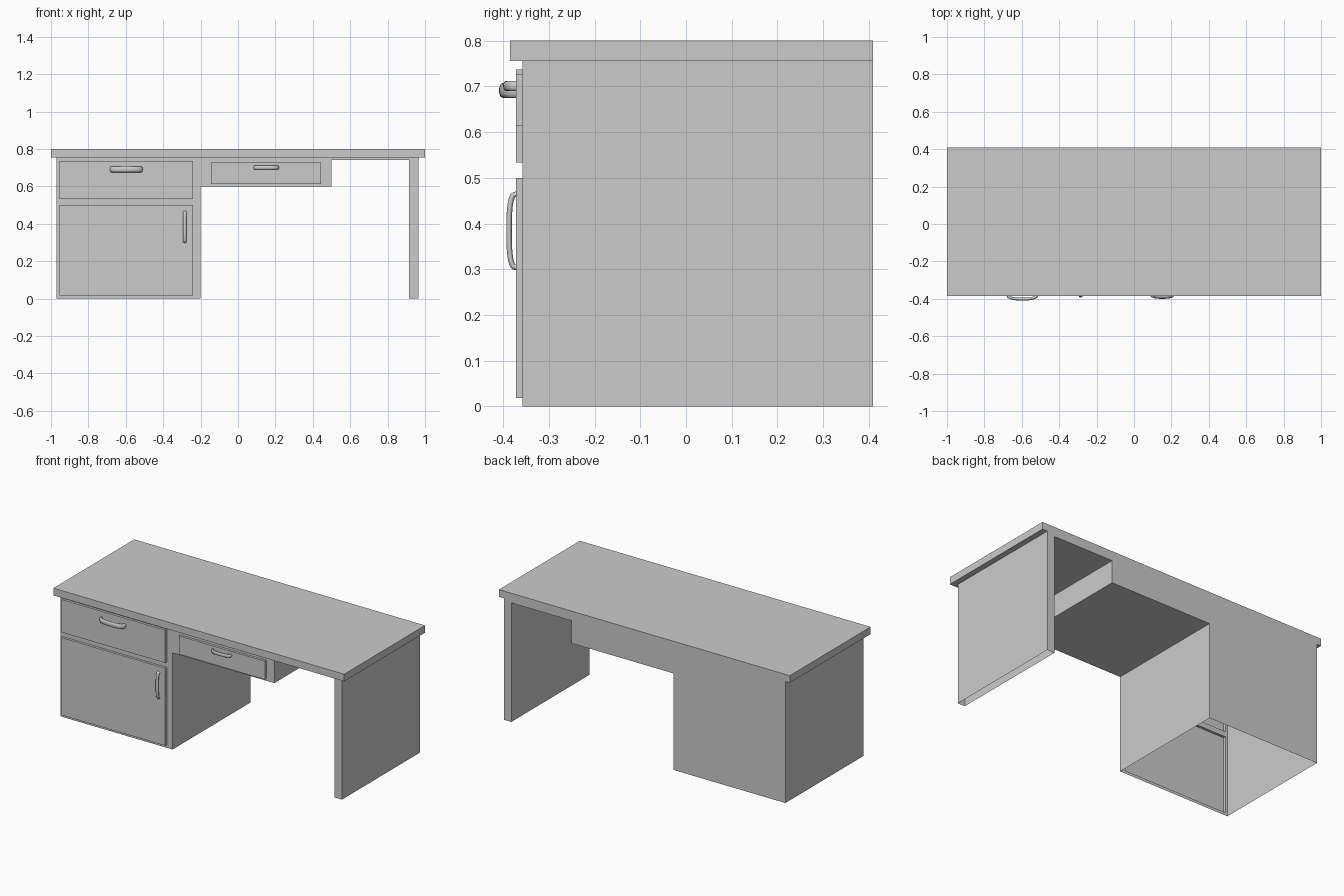
import bpy, bmesh
from math import cos, sin, pi
from mathutils import Vector

if "Cube" in bpy.data.objects:
    bpy.data.objects.remove(bpy.data.objects["Cube"])

FRONT, PANEL, BACK = -0.357, -0.372, 0.409
TOP_Z = 0.755


def finish(name, bm, smooth=False):
    bmesh.ops.remove_doubles(bm, verts=bm.verts, dist=1e-5)
    mesh = bpy.data.meshes.new(name)
    bm.to_mesh(mesh)
    bm.free()
    ob = bpy.data.objects.new(name, mesh)
    bpy.context.collection.objects.link(ob)
    for p in mesh.polygons:
        p.use_smooth = smooth
    return ob


def face(bm, pts):
    bm.faces.new([bm.verts.new(p) for p in pts])


def wall(bm, a, b, y0, y1):
    face(bm, [(a[0], y0, a[1]), (a[0], y1, a[1]), (b[0], y1, b[1]), (b[0], y0, b[1])])


# Desktop slab
bm = bmesh.new()
bmesh.ops.create_cube(bm, size=1)
bmesh.ops.scale(bm, verts=bm.verts, vec=(2, BACK + 0.385, 0.8 - TOP_Z))
bmesh.ops.translate(bm, verts=bm.verts, vec=(0, (BACK - 0.385) / 2, (0.8 + TOP_Z) / 2))
finish("desktop", bm)

# Desk body: hollow shell, open underneath, with raised drawer and door fronts
outline = [(-.97, 0), (-.2, 0), (-.2, .6), (.5, .6), (.5, .74), (.915, .74),
           (.915, 0), (.965, 0), (.965, TOP_Z), (-.97, TOP_Z)]
solids = [(-.97, -.2, 0, TOP_Z), (-.2, .5, .6, TOP_Z),
          (.5, .915, .74, TOP_Z), (.915, .965, 0, TOP_Z)]
panels = [(-.955, -.24, .533, .737),   # large drawer
          (-.955, -.24, .018, .5),     # door
          (-.145, .445, .613, .727)]   # small drawer


def inside(x, z, rects):
    return any(r[0] < x < r[1] and r[2] < z < r[3] for r in rects)


bm = bmesh.new()
for solid in solids:
    # split each front face around its panels
    own = [p for p in panels if solid[0] < p[0] < solid[1]]
    xs = sorted({v for r in own + [solid] for v in r[:2]})
    zs = sorted({v for r in own + [solid] for v in r[2:]})
    for x0, x1 in zip(xs, xs[1:]):
        for z0, z1 in zip(zs, zs[1:]):
            if not inside((x0 + x1) / 2, (z0 + z1) / 2, own):
                face(bm, [(x0, FRONT, z0), (x1, FRONT, z0), (x1, FRONT, z1), (x0, FRONT, z1)])
for x0, x1, z0, z1 in panels:
    loop = [(x0, z0), (x1, z0), (x1, z1), (x0, z1)]
    face(bm, [(x, PANEL, z) for x, z in loop])
    for a, b in zip(loop, loop[1:] + loop[:1]):
        wall(bm, a, b, PANEL, FRONT)
for a, b in zip(outline, outline[1:] + outline[:1]):
    if not (a[1] == b[1] and a[1] in (0, TOP_Z)):
        wall(bm, a, b, FRONT, BACK)
face(bm, [(x, BACK, z) for x, z in reversed(outline)])
finish("desk_body", bm)


# Bow handles: elliptical section swept along a rounded arch
def handle(name, x, z, length, depth, width, thick, vertical=False):
    steps, sides = 20, 12
    a, d = (length - thick) / 2, depth - thick / 2
    along = Vector((0, 0, 1)) if vertical else Vector((1, 0, 0))
    across = Vector((1, 0, 0)) if vertical else Vector((0, 0, 1))
    out = Vector((0, -1, 0))
    path = []
    for i in range(steps + 1):
        t = pi * i / steps
        c, s = cos(t), max(sin(t), 0)
        if i in (0, steps):
            s = 0
        path.append(along * (a * abs(c) ** .75 * (1 if c > 0 else -1)) + out * (d * s ** .75))
    bm = bmesh.new()
    rings = []
    for i, p in enumerate(path):
        tan = (path[min(i + 1, steps)] - path[max(i - 1, 0)]).normalized()
        if i in (0, steps):
            tan = out if i == 0 else -out
        nor = across.cross(tan)
        rings.append([bm.verts.new(Vector((x, PANEL, z)) + p
                                   + across * (width / 2 * cos(2 * pi * k / sides))
                                   + nor * (thick / 2 * sin(2 * pi * k / sides)))
                      for k in range(sides)])
    for r, q in zip(rings, rings[1:]):
        for k in range(sides):
            n = (k + 1) % sides
            bm.faces.new([r[k], r[n], q[n], q[k]])
    bmesh.ops.recalc_face_normals(bm, faces=bm.faces)
    finish(name, bm, smooth=True)


handle("large_drawer_handle", -.597, .691, .176, .037, .032, .015)
handle("small_drawer_handle", .151, .701, .136, .028, .022, .012)
handle("door_handle", -.285, .384, .172, .021, .019, .012, vertical=True)
